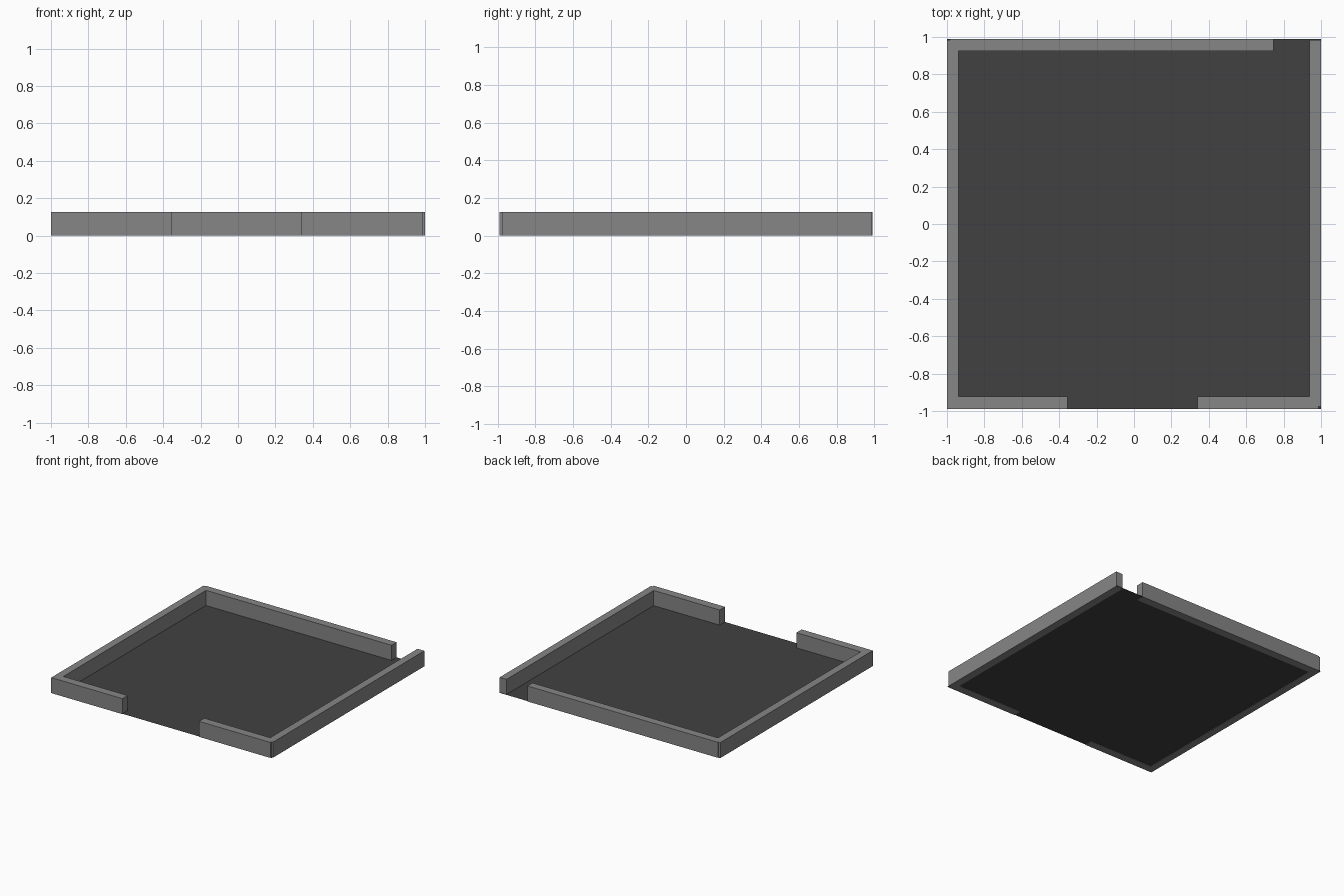
import bpy
import bmesh

if "Cube" in bpy.data.objects:
    bpy.data.objects.remove(bpy.data.objects["Cube"])

X, Y = 1.0, 0.99        # outer half sizes
IX, IY = 0.938, 0.922   # inner faces of the walls
HEIGHT = 0.127


def grey(name, value):
    mat = bpy.data.materials.new(name)
    mat.diffuse_color = (value, value, value, 1)
    mat.use_nodes = True
    mat.node_tree.nodes["Principled BSDF"].inputs["Base Color"].default_value = mat.diffuse_color
    return mat


def prism(name, outline, z0, height, mat):
    """Extrude a counter-clockwise footprint upward (height 0 gives a flat sheet)."""
    bm = bmesh.new()
    face = bm.faces.new([bm.verts.new((x, y, z0)) for x, y in outline])
    if height:
        res = bmesh.ops.extrude_face_region(bm, geom=[face], use_keep_orig=True)
        top = [v for v in res["geom"] if isinstance(v, bmesh.types.BMVert)]
        bmesh.ops.translate(bm, verts=top, vec=(0, 0, height))
        bmesh.ops.recalc_face_normals(bm, faces=bm.faces)
    mesh = bpy.data.meshes.new(name)
    bm.to_mesh(mesh)
    bm.free()
    mesh.materials.append(mat)
    obj = bpy.data.objects.new(name, mesh)
    bpy.context.collection.objects.link(obj)
    return obj


wall_grey = grey("wall_grey", 0.24)
floor_grey = grey("floor_grey", 0.053)

# Left, back and front-left walls in one run, small notch in the back left corner
prism("left_wall", [
    (-X, -Y), (-0.355, -Y), (-0.355, -IY), (-IX, -IY), (-IX, IY + 0.003),
    (0.745, IY + 0.003), (0.745, Y), (-X + 0.015, Y), (-X + 0.015, Y - 0.007),
    (-X, Y - 0.007)], 0, HEIGHT, wall_grey)

# Right and front-right walls, small notch in the front right corner
prism("right_wall", [
    (0.34, -Y), (X - 0.014, -Y), (X - 0.014, -Y + 0.015), (X, -Y + 0.015),
    (X, Y - 0.005), (IX, Y - 0.005), (IX, -IY), (0.34, -IY)], 0, HEIGHT, wall_grey)

# Thin dark floor sheet reaching out under the wall openings
prism("floor", [(-X, -Y), (X, -Y), (X, Y), (-X, Y)], 0.003, 0, floor_grey)
